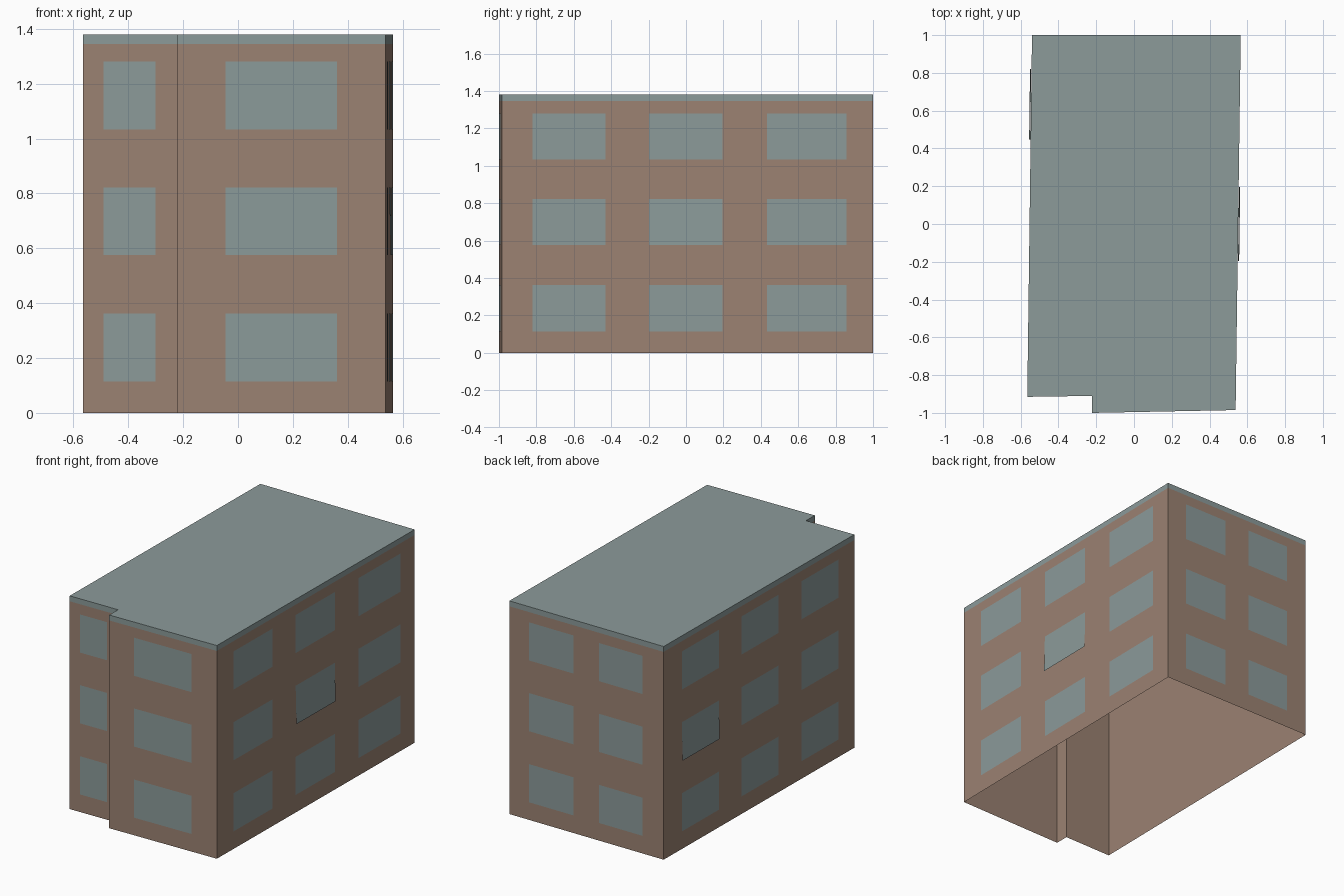
import bpy, bmesh
from mathutils import Vector

cube = bpy.data.objects.get("Cube")
if cube:
    bpy.data.objects.remove(cube, do_unlink=True)


def make_material(name, rgb):
    mat = bpy.data.materials.new(name)
    mat.use_nodes = True
    mat.diffuse_color = (*rgb, 1)
    mat.node_tree.nodes["Principled BSDF"].inputs["Base Color"].default_value = (*rgb, 1)
    return mat


brown = make_material("brown_wall", (0.33, 0.224, 0.17))
grey = make_material("blue_grey", (0.262, 0.328, 0.323))


def make_object(name, polygons, mat):
    bm = bmesh.new()
    for points in polygons:
        bm.faces.new([bm.verts.new(p) for p in points])
    bmesh.ops.remove_doubles(bm, verts=bm.verts, dist=0.0001)
    mesh = bpy.data.meshes.new(name)
    bm.to_mesh(mesh)
    bm.free()
    mesh.materials.append(mat)
    obj = bpy.data.objects.new(name, mesh)
    bpy.context.collection.objects.link(obj)
    return obj


# Footprint, counterclockwise from above, with the stepped-back front corner
outline = [Vector(p) for p in [(-0.565, -0.915), (-0.222, -0.91), (-0.222, -1.0),
                               (0.538, -0.985), (0.565, 1.0), (-0.54, 1.0)]]
EAVES, TOP = 1.345, 1.38
edges = list(zip(outline, outline[1:] + outline[:1]))


def band(low, high):
    return [[(*a, low), (*b, low), (*b, high), (*a, high)] for a, b in edges]


# Open-bottomed wall shell, and roof cap with its fascia band
make_object("walls", band(0, EAVES), brown)
make_object("roof", band(EAVES, TOP) + [[(*p, TOP) for p in outline]], grey)

# Window rows by height, and columns as fractions along each wall
ROWS = [(0.115, 0.362), (0.575, 0.822), (1.033, 1.28)]
WINDOWS = {
    "front_right_windows": (0, [(0.22, 0.773)]),
    "front_left_windows": (2, [(0.233, 0.768)]),
    "left_side_windows": (3, [(0.083, 0.28), (0.397, 0.595), (0.715, 0.928)]),
    "back_windows": (4, [(0.13, 0.416), (0.584, 0.864)]),
    "right_side_windows": (5, [(0.094, 0.288), (0.408, 0.602), (0.722, 0.916)]),
}
# Windows tilted slightly out at the sill: (wall, column, row)
TILTED = {(3, 1, 1), (5, 0, 1)}

for name, (wall, columns) in WINDOWS.items():
    a, b = edges[wall]
    along = b - a
    out = Vector((along.y, -along.x)).normalized()
    panes = []
    for c, (t0, t1) in enumerate(columns):
        for r, (low, high) in enumerate(ROWS):
            sill = 0.008 if (wall, c, r) in TILTED else 0.002
            p, q = a + along * t0, a + along * t1
            panes.append([(*(p + out * sill), low), (*(q + out * sill), low),
                          (*(q + out * 0.002), high), (*(p + out * 0.002), high)])
    make_object(name, panes, grey)
